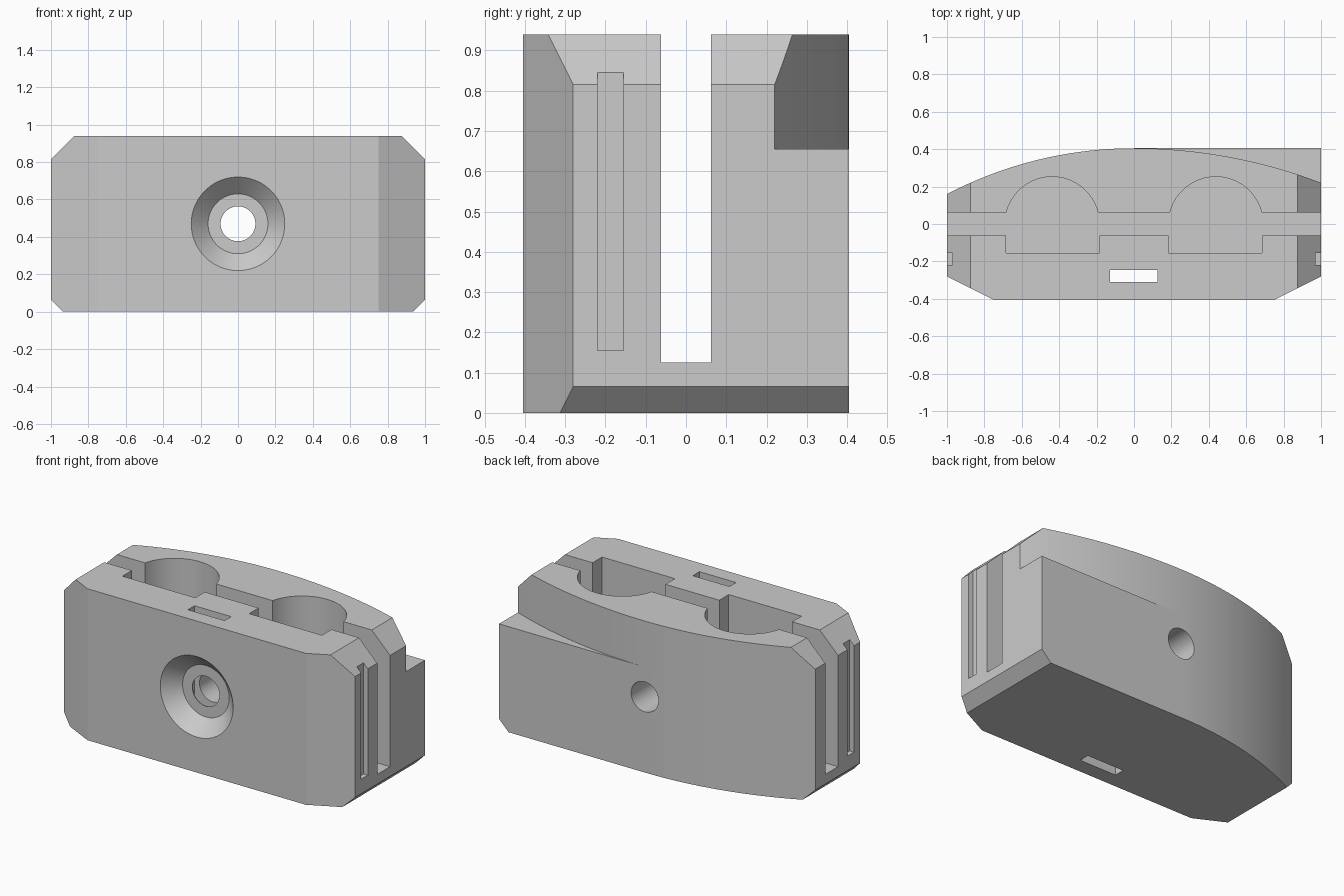
import bpy
import bmesh
from math import sqrt, sin, cos, pi, asin, radians
from mathutils import Matrix

cube = bpy.data.objects.get("Cube")
if cube:
    bpy.data.objects.remove(cube, do_unlink=True)

HEIGHT, HALF_DEPTH, STEP_Z, FLOOR_Z = 0.94, 0.405, 0.655, 0.125
SLOT = 0.0625
BORE_Z = HEIGHT / 2

grey = bpy.data.materials.new("plain grey")
grey.use_nodes = True
grey.diffuse_color = (0.6, 0.6, 0.6, 1)
grey.node_tree.nodes["Principled BSDF"].inputs["Base Color"].default_value = (0.6, 0.6, 0.6, 1)


def link(name, bm):
    bmesh.ops.recalc_face_normals(bm, faces=bm.faces)
    mesh = bpy.data.meshes.new(name)
    bm.to_mesh(mesh)
    bm.free()
    obj = bpy.data.objects.new(name, mesh)
    bpy.context.collection.objects.link(obj)
    mesh.materials.append(grey)
    return obj


def prism(name, outline, lo, hi, along="z"):
    """Extrude an outline along z (x, y points) or along y (x, z points)."""
    bm = bmesh.new()
    rings = []
    for w in (lo, hi):
        rings.append([bm.verts.new((u, v, w) if along == "z" else (u, w, v)) for u, v in outline])
    bm.faces.new(rings[0])
    bm.faces.new(rings[1])
    n = len(outline)
    for i in range(n):
        j = (i + 1) % n
        bm.faces.new((rings[0][i], rings[0][j], rings[1][j], rings[1][i]))
    return link(name, bm)


def box(name, x0, x1, y0, y1, z0, z1):
    return prism(name, [(x0, y0), (x1, y0), (x1, y1), (x0, y1)], z0, z1)


def cone(name, r_front, r_back, y0, y1):
    bm = bmesh.new()
    place = Matrix.Translation((0, (y0 + y1) / 2, BORE_Z)) @ Matrix.Rotation(radians(-90), 4, "X")
    bmesh.ops.create_cone(bm, cap_ends=True, segments=96, radius1=r_front,
                          radius2=r_back, depth=y1 - y0, matrix=place)
    return link(name, bm)


def back_arc(radius, x0, x1, steps=48):
    xs = [x0 + (x1 - x0) * i / steps for i in range(steps + 1)]
    return [(x, HALF_DEPTH - radius + sqrt(radius ** 2 - x * x)) for x in xs]


def combine(target, cutter, operation="DIFFERENCE"):
    mod = target.modifiers.new(cutter.name, "BOOLEAN")
    mod.operation = operation
    mod.solver = "EXACT"
    mod.object = cutter
    bpy.context.view_layer.objects.active = target
    bpy.ops.object.modifier_apply(modifier=mod.name)
    bpy.data.objects.remove(cutter, do_unlink=True)


# Clamp body: bevelled front, one curved and one straight half at the back
outline = [(-1.1, -0.23), (-0.75, -HALF_DEPTH), (0.75, -HALF_DEPTH), (1.1, -0.23), (1.1, HALF_DEPTH)]
body = prism("clamp_body", outline + back_arc(2.163, 0, -1.1), -0.1, 1.1)

# Chamfered ends
half = [(0.935, 0), (1, 0.065), (1, 0.815), (0.875, HEIGHT)]
combine(body, prism("end_chamfers", half + [(-x, z) for x, z in reversed(half)], -1, 1, "y"), "INTERSECT")

# Curved step above the ledge at the back
combine(body, prism("back_step", back_arc(2.795, -0.1, 1.1) + [(1.1, 0.6), (-0.1, 0.6)], STEP_Z, 1.2))

# Long slot with round pockets behind and square pockets in front
R, CX = 0.2525, 0.4375
a0 = asin(SLOT / R)
slot = [(-1.2, SLOT)]
for cx in (-CX, CX):
    for i in range(49):
        a = pi - a0 - (pi - 2 * a0) * i / 48
        slot.append((cx + R * cos(a), R * sin(a)))
slot += [(1.2, SLOT), (1.2, -SLOT)]
for x0, x1 in ((0.685, 0.185), (-0.185, -0.685)):
    slot += [(x0, -SLOT), (x0, -0.155), (x1, -0.155), (x1, -SLOT)]
slot.append((-1.2, -SLOT))
combine(body, prism("cable_slot", slot, FLOOR_Z, 1.2))

# Shallow grooves on both ends
for side in (-1, 1):
    x0, x1 = sorted((side * 0.97, side * 1.2))
    combine(body, box("end_groove", x0, x1, -0.22, -0.155, 0.155, 1.2))

# Vertical tie slot, screw bore and countersink
combine(body, box("tie_slot", -0.127, 0.125, -0.31, -0.245, -0.2, 1.2))
combine(body, cone("screw_bore", 0.093, 0.093, -0.6, 0.6))
combine(body, cone("countersink", 0.30, 0.16, -0.455, -0.315))

bpy.ops.object.select_all(action="DESELECT")
body.select_set(True)
bpy.context.view_layer.objects.active = body
bpy.ops.object.shade_smooth_by_angle(angle=radians(20))
